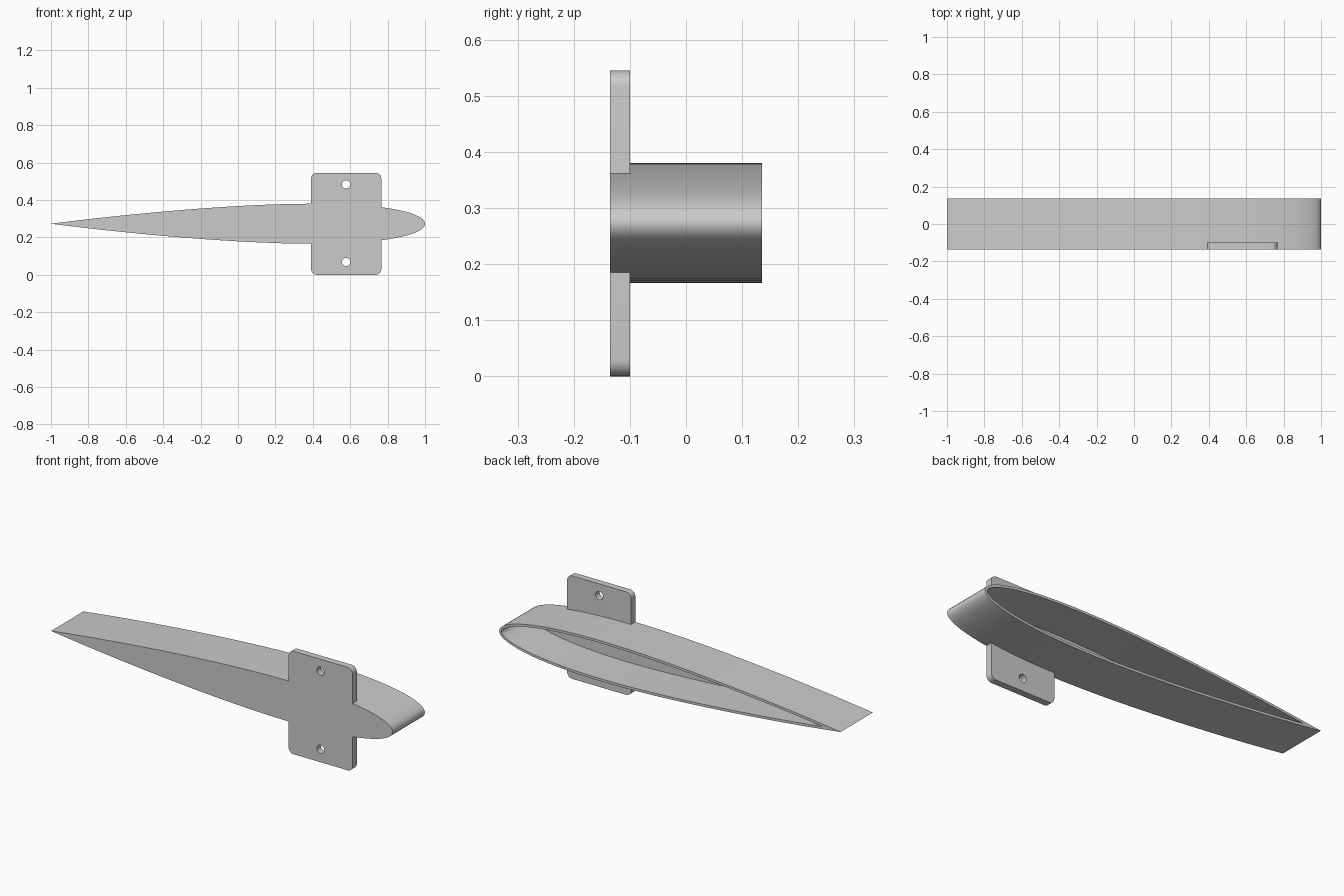
import bpy, bmesh, math

cube = bpy.data.objects.get("Cube")
if cube:
    bpy.data.objects.remove(cube, do_unlink=True)

FRONT, BACK, FLOOR = -0.135, 0.135, -0.095
MID_Z, WALL, THICK = 0.273, 0.013, 0.107
STEPS = 40

grey = bpy.data.materials.new("plain grey")
grey.use_nodes = True
grey.diffuse_color = (0.6, 0.6, 0.6, 1)
grey.node_tree.nodes["Principled BSDF"].inputs["Base Color"].default_value = (0.6, 0.6, 0.6, 1)


def half_height(s):
    """Symmetric aerofoil half thickness at chord fraction s."""
    return 10 * THICK * (0.2969 * math.sqrt(s) - 0.126 * s - 0.3516 * s**2
                         + 0.2843 * s**3 - 0.1036 * s**4)


def smooth(obj):
    bpy.ops.object.select_all(action='DESELECT')
    obj.select_set(True)
    bpy.context.view_layer.objects.active = obj
    bpy.ops.object.shade_smooth_by_angle(angle=math.radians(30))


# Outer section, nose to tail, then mirrored back along the underside
fractions = [(1 - math.cos(math.pi * i / STEPS)) / 2 for i in range(STEPS + 1)]
upper = [(1 - 2 * s, max(half_height(s), 0)) for s in fractions]
upper[-1] = (-1, 0)

# Inner section, offset inwards by the wall thickness
tip = -1 + WALL / 0.125
inner = [(1 - WALL, 0)]
for a, p, b in zip(upper, upper[1:], upper[2:]):
    dx, dz = b[0] - a[0], b[1] - a[1]
    length = math.hypot(dx, dz)
    x, z = p[0] + dz / length * WALL * -1, p[1] + dx / length * WALL
    if p[0] > 0.4:
        x = min(x, 1 - WALL)
    inner.append((x, z) if z > 0 and x > tip else ((tip, 0) if x < 0 else (1 - WALL, 0)))
inner.append((tip, 0))


def loop(half):
    return half + [(x, -z) for x, z in reversed(half[1:-1])]


# Hollow wing section: closed at the front, open at the back
bm = bmesh.new()
rings = [[bm.verts.new((x, y, MID_Z + z)) for x, z in loop(half)]
         for half, y in ((upper, FRONT), (upper, BACK), (inner, BACK), (inner, FLOOR))]
for r0, r1 in zip(rings, rings[1:]):
    for i in range(len(r0)):
        j = (i + 1) % len(r0)
        bm.faces.new((r0[i], r0[j], r1[j], r1[i]))
bm.faces.new(rings[0])
bm.faces.new(rings[-1])
bmesh.ops.remove_doubles(bm, verts=bm.verts, dist=0.00005)
bmesh.ops.recalc_face_normals(bm, faces=bm.faces)
mesh = bpy.data.meshes.new("wing_shell")
bm.to_mesh(mesh)
bm.free()
mesh.materials.append(grey)
wing = bpy.data.objects.new("wing_shell", mesh)
bpy.context.collection.objects.link(wing)
smooth(wing)


# Rounded mounting plate with two screw holes
def arc(cx, cz, r, start, sweep, n):
    return [(cx + r * math.cos(start + sweep * i / n), cz + r * math.sin(start + sweep * i / n))
            for i in range(n + 1)]


curve = bpy.data.curves.new("mounting_plate", 'CURVE')
curve.dimensions = '2D'
curve.fill_mode = 'BOTH'
curve.extrude = 0.0175


def add_spline(points):
    spline = curve.splines.new('POLY')
    spline.points.add(len(points) - 1)
    for point, (x, z) in zip(spline.points, points):
        point.co = (x, z, 0, 1)
    spline.use_cyclic_u = True


left, right, top, radius = 0.391, 0.766, 0.545, 0.03
centres = [(right - radius, top - radius), (left + radius, top - radius),
           (left + radius, radius), (right - radius, radius)]
outline = []
for k, (cx, cz) in enumerate(centres):
    outline += arc(cx, cz, radius, k * math.pi / 2, math.pi / 2, 8)
add_spline(outline)
for hole_z in (0.068, 0.483):
    add_spline(arc(0.578, hole_z, 0.022, 0, 2 * math.pi, 32)[:-1])

curve.materials.append(grey)
plate = bpy.data.objects.new("mounting_plate", curve)
plate.rotation_euler = (math.pi / 2, 0, 0)
plate.location = (0, FRONT + 0.0175, 0)
bpy.context.collection.objects.link(plate)
bpy.ops.object.select_all(action='DESELECT')
plate.select_set(True)
bpy.context.view_layer.objects.active = plate
bpy.ops.object.convert(target='MESH')
plate = bpy.context.view_layer.objects.active

# Weld the plate's caps to its sides
bm = bmesh.new()
bm.from_mesh(plate.data)
bmesh.ops.remove_doubles(bm, verts=bm.verts, dist=0.00005)
bmesh.ops.recalc_face_normals(bm, faces=bm.faces)
bm.to_mesh(plate.data)
bm.free()
smooth(plate)
